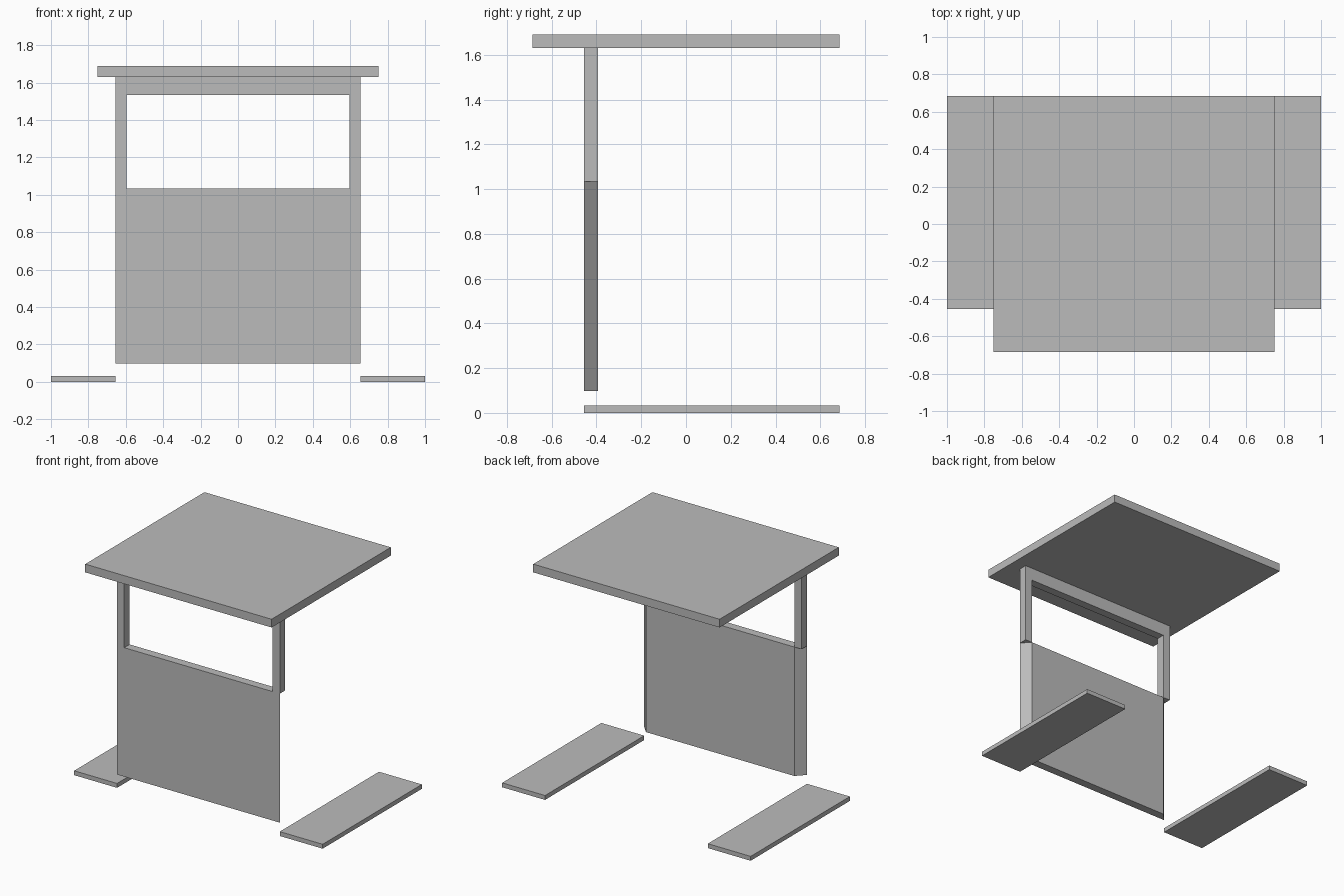
import bpy
import bmesh

cube = bpy.data.objects.get("Cube")
if cube:
    bpy.data.objects.remove(cube, do_unlink=True)

grey = bpy.data.materials.new("plain grey")
grey.use_nodes = True
colour = (0.5, 0.5, 0.5, 1)
grey.diffuse_color = colour
grey.node_tree.nodes["Principled BSDF"].inputs["Base Color"].default_value = colour


def prism(name, outline, z0, z1):
    """Extrude a plan outline from z0 up to z1."""
    bm = bmesh.new()
    base = bm.faces.new([bm.verts.new((x, y, z0)) for x, y in outline])
    extruded = bmesh.ops.extrude_face_region(bm, geom=[base], use_keep_orig=True)
    for item in extruded["geom"]:
        if isinstance(item, bmesh.types.BMVert):
            item.co.z = z1
    bmesh.ops.recalc_face_normals(bm, faces=bm.faces)
    mesh = bpy.data.meshes.new(name)
    bm.to_mesh(mesh)
    bm.free()
    mesh.materials.append(grey)
    obj = bpy.data.objects.new(name, mesh)
    bpy.context.collection.objects.link(obj)
    return obj


def box(name, x0, x1, y0, y1, z0, z1):
    return prism(name, [(x0, y0), (x1, y0), (x1, y1), (x0, y1)], z0, z1)


OUTER, INNER = 0.655, 0.597     # half widths of the frame
FRONT, BACK = -0.455, -0.393    # frame depth
SILL, RAIL, TOP = 1.035, 1.535, 1.63

# Table top
box("table_top", -0.75, 0.75, -0.685, 0.685, TOP, 1.69)

# Lower panel, with its ends bevelled towards the back
prism("front_panel",
      [(-OUTER, FRONT), (OUTER, FRONT), (INNER, BACK), (-INNER, BACK)], 0.097, SILL)

# Rail under the table top
box("top_rail", -INNER, INNER, FRONT, BACK, RAIL, TOP)

# Posts and flat feet on both sides
for side, s in (("left", 1), ("right", -1)):
    box(side + "_post", s * INNER, s * OUTER, FRONT, BACK, SILL, TOP)
    box(side + "_foot", s * OUTER, s * 1.0, FRONT, 0.685, 0, 0.032)
